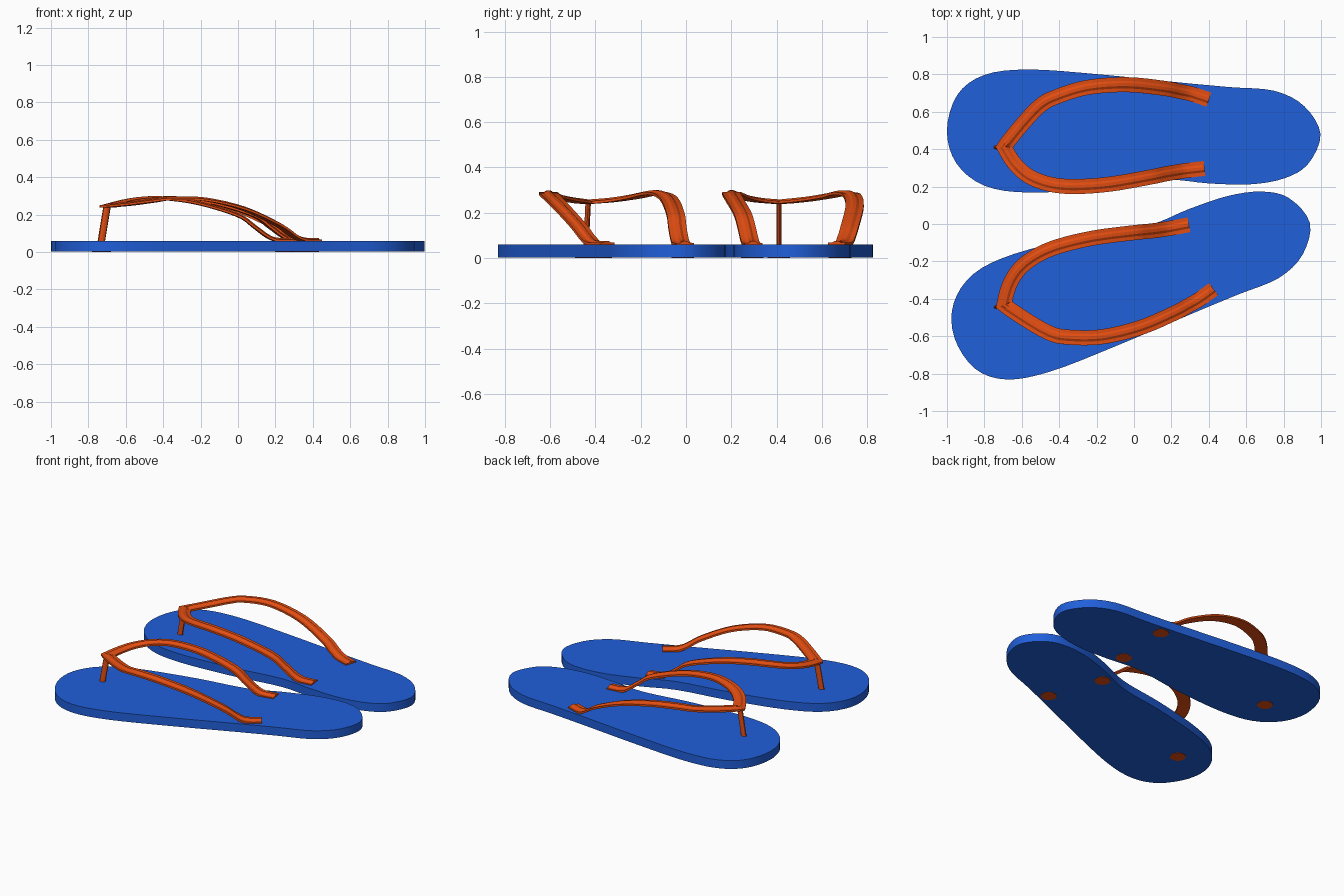
import bpy, bmesh, math
from mathutils import Matrix, Vector

if "Cube" in bpy.data.objects:
    bpy.data.objects.remove(bpy.data.objects["Cube"])


def material(name, rgb):
    m = bpy.data.materials.new(name)
    m.diffuse_color = (*rgb, 1)
    m.use_nodes = True
    m.node_tree.nodes["Principled BSDF"].inputs["Base Color"].default_value = m.diffuse_color
    return m


BLUE = material("blue_rubber", (0.015, 0.115, 0.70))
ORANGE = material("orange_rubber", (0.76, 0.075, 0.006))

# left sandal -> right sandal: mirror in y, then turn about the toe post
PIVOT = Vector((-0.72, -0.41, 0))
RIGHT = (Matrix.Translation(PIVOT + Vector((0, -0.028, 0))) @ Matrix.Rotation(math.radians(17.3), 4, 'Z')
         @ Matrix.Translation(-PIVOT) @ Matrix.Diagonal((1, -1, 1, 1)))


def finish(bm, name, mat):
    """Make the left part and its mirrored, turned right copy."""
    bmesh.ops.recalc_face_normals(bm, faces=bm.faces[:])
    for side in ("left", "right"):
        if side == "right":
            bm.transform(RIGHT)
            bmesh.ops.reverse_faces(bm, faces=bm.faces[:])
        mesh = bpy.data.meshes.new(f"{side}_{name}")
        bm.to_mesh(mesh)
        mesh.materials.append(mat)
        ob = bpy.data.objects.new(mesh.name, mesh)
        bpy.context.collection.objects.link(ob)
        bpy.ops.object.select_all(action='DESELECT')
        ob.select_set(True)
        bpy.context.view_layer.objects.active = ob
        bpy.ops.object.shade_smooth_by_angle(angle=math.radians(30))
    bm.free()


def spline(pts, steps, closed=False):
    """Catmull-Rom curve through the points."""
    p = [Vector(q) for q in pts]
    n = len(p)
    get = (lambda i: p[i % n]) if closed else (lambda i: p[max(0, min(n - 1, i))])
    out = []
    for i in range(n if closed else n - 1):
        a, b, c, d = (get(i + k) for k in (-1, 0, 1, 2))
        for s in range(steps):
            t = s / steps
            out.append(0.5 * (2 * b + (c - a) * t + (2 * a - 5 * b + 4 * c - d) * t**2
                              + (3 * b - a - 3 * c + d) * t**3))
    return out if closed else out + [p[-1]]


def bridge(bm, rings):
    n = len(rings[0])
    for r, s in zip(rings, rings[1:]):
        for k in range(n):
            bm.faces.new((r[k], r[(k + 1) % n], s[(k + 1) % n], s[k]))
    bm.faces.new(rings[0])
    bm.faces.new(rings[-1])


# soles: smooth outline, extruded
OUTLINE = [(-1, .5), (-.945, .69), (-.8, .797), (-.56, .826), (-.185, .80), (.24, .757),
           (.51, .732), (.75, .712), (.91, .63), (.997, .48), (.93, .32), (.80, .243),
           (.62, .212), (.40, .217), (.163, .236), (-.185, .19), (-.56, .168), (-.8, .205), (-.95, .325)]
bm = bmesh.new()
edge = spline(OUTLINE, 4, closed=True)
bridge(bm, [[bm.verts.new((v.x, v.y, z)) for v in edge] for z in (0.002, 0.06)])
finish(bm, "sole", BLUE)

# straps: ridged ribbon swept along each arm, mitred over the toe post
OUTER = [(-.695, .413, .25), (-.6, .53, .262), (-.505, .63, .278), (-.42, .678, .289), (-.25, .73, .284),
         (-.035, .745, .235), (.163, .725, .15), (.25, .708, .095), (.31, .695, .07), (.40, .665, .068)]
INNER = [(-.695, .413, .25), (-.64, .325, .258), (-.56, .254, .272), (-.45, .213, .287), (-.32, .20, .290),
         (-.13, .213, .265), (.083, .25, .20), (.17, .268, .14), (.24, .28, .088), (.29, .287, .069),
         (.377, .297, .067)]
PROFILE = [(-.04, -.012), (-.04, 0), (-.02, 0), (-.008, .008), (.008, .008), (.02, 0), (.04, 0), (.04, -.012)]
for name, pts, mitre in (("outer_strap", OUTER, -1.15), ("inner_strap", INNER, 1.15)):
    path = spline(pts, 4)
    bm = bmesh.new()
    rings = []
    for i, p in enumerate(path):
        tan = (path[min(i + 1, len(path) - 1)] - path[max(i - 1, 0)]).normalized()
        side = Vector((-tan.y, tan.x, 0)).normalized()
        up = tan.cross(side)
        if i == 0:
            side = Vector((mitre, 0, 0))
        rings.append([bm.verts.new(p + side * u + up * w) for u, w in PROFILE])
    bridge(bm, rings)
    finish(bm, name, ORANGE)

# toe posts: flattened, leaning back
bm = bmesh.new()
bridge(bm, [[bm.verts.new((x + .02 * math.cos(a), .41 + .011 * math.sin(a), z))
             for a in (math.tau * k / 12 for k in range(12))]
            for x, z in ((-.732, .05), (-.70, .243))])
finish(bm, "toe_post", ORANGE)

# round plugs under the sole
for name, x, y in (("toe_plug", -.73, .41), ("outer_plug", .35, .68), ("inner_plug", .33, .293)):
    bm = bmesh.new()
    bmesh.ops.create_cone(bm, cap_ends=True, segments=24, radius1=.05, radius2=.05, depth=.01,
                          matrix=Matrix.Translation((x, y, .005)))
    finish(bm, name, ORANGE)
